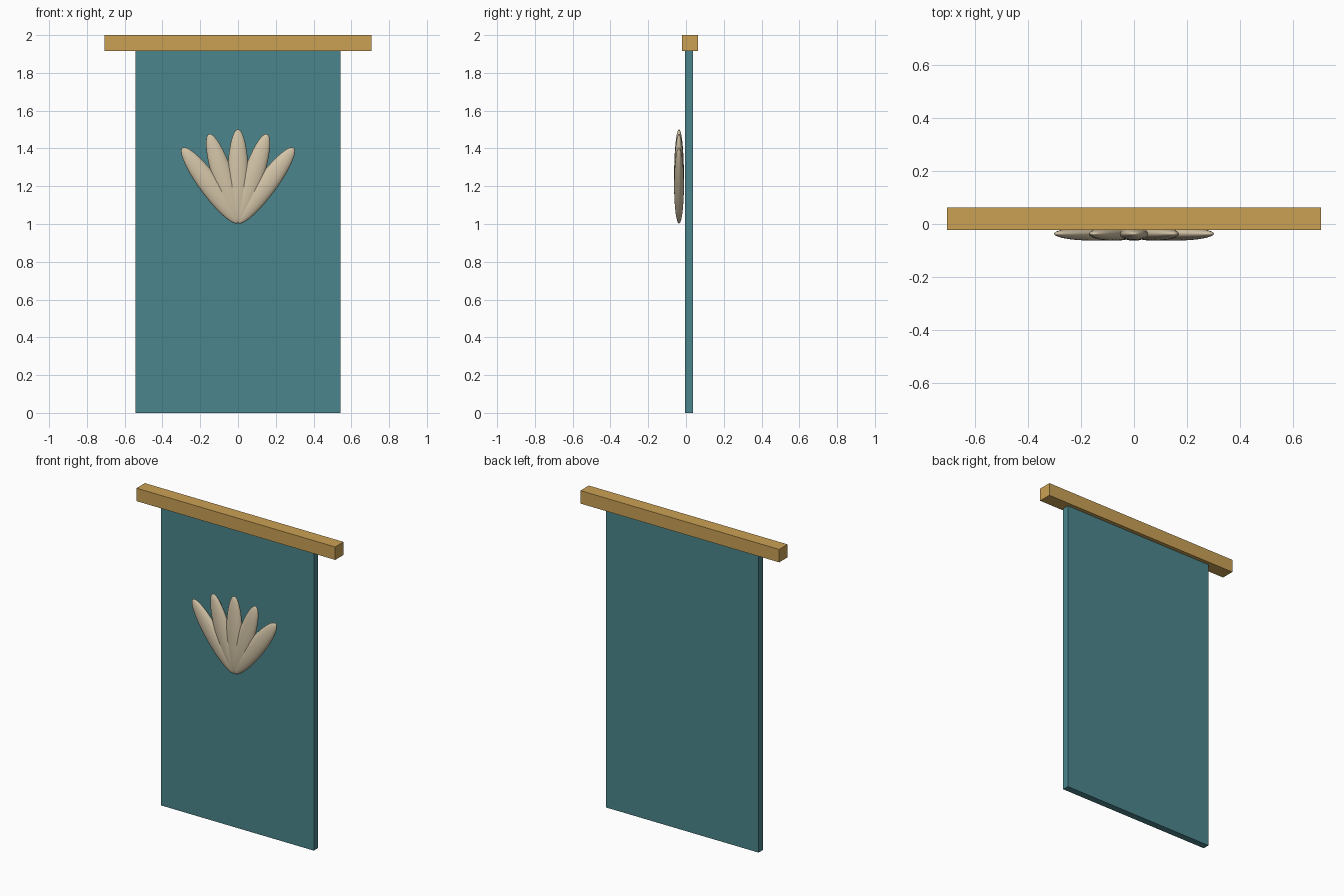
import bpy
import math
from mathutils import Matrix

cube = bpy.data.objects.get("Cube")
if cube:
    bpy.data.objects.remove(cube, do_unlink=True)


def material(name, rgb):
    mat = bpy.data.materials.new(name)
    mat.use_nodes = True
    colour = (*rgb, 1)
    mat.diffuse_color = colour
    mat.node_tree.nodes["Principled BSDF"].inputs["Base Color"].default_value = colour
    return mat


def box(name, low, high, mat):
    centre = [(a + b) / 2 for a, b in zip(low, high)]
    size = [b - a for a, b in zip(low, high)]
    bpy.ops.mesh.primitive_cube_add(size=1, location=centre)
    obj = bpy.context.object
    obj.name = name
    obj.data.transform(Matrix.Diagonal((*size, 1)))
    obj.data.materials.append(mat)


def petal(name, angle, mat):
    # Flattened ellipsoid fanned out about its lower tip
    bpy.ops.mesh.primitive_uv_sphere_add(segments=32, ring_count=20, radius=1)
    obj = bpy.context.object
    obj.name = name
    shape = Matrix.Diagonal((0.055, 0.026, 0.248, 1))
    lift = Matrix.Translation((0, 0, 0.248))
    fan = Matrix.Rotation(math.radians(angle), 4, "Y")
    obj.data.transform(fan @ lift @ shape)
    obj.location = (0, -0.037, 1.005)
    obj.data.materials.append(mat)
    bpy.ops.object.shade_smooth()


teal = material("teal cloth", (0.07, 0.235, 0.265))
wood = material("golden wood", (0.59, 0.355, 0.09))
cream = material("cream", (0.65, 0.55, 0.385))

# Hanging cloth and the bar that carries it
box("banner_cloth", (-0.542, -0.005, 0), (0.542, 0.038, 1.93), teal)
box("top_bar", (-0.706, -0.022, 1.917), (0.706, 0.063, 2), wood)

# Fan of five petals
petal("petal_centre", 0, cream)
for side, sign in (("left", 1), ("right", -1)):
    petal("petal_inner_" + side, sign * 18, cream)
    petal("petal_outer_" + side, sign * 36.5, cream)
